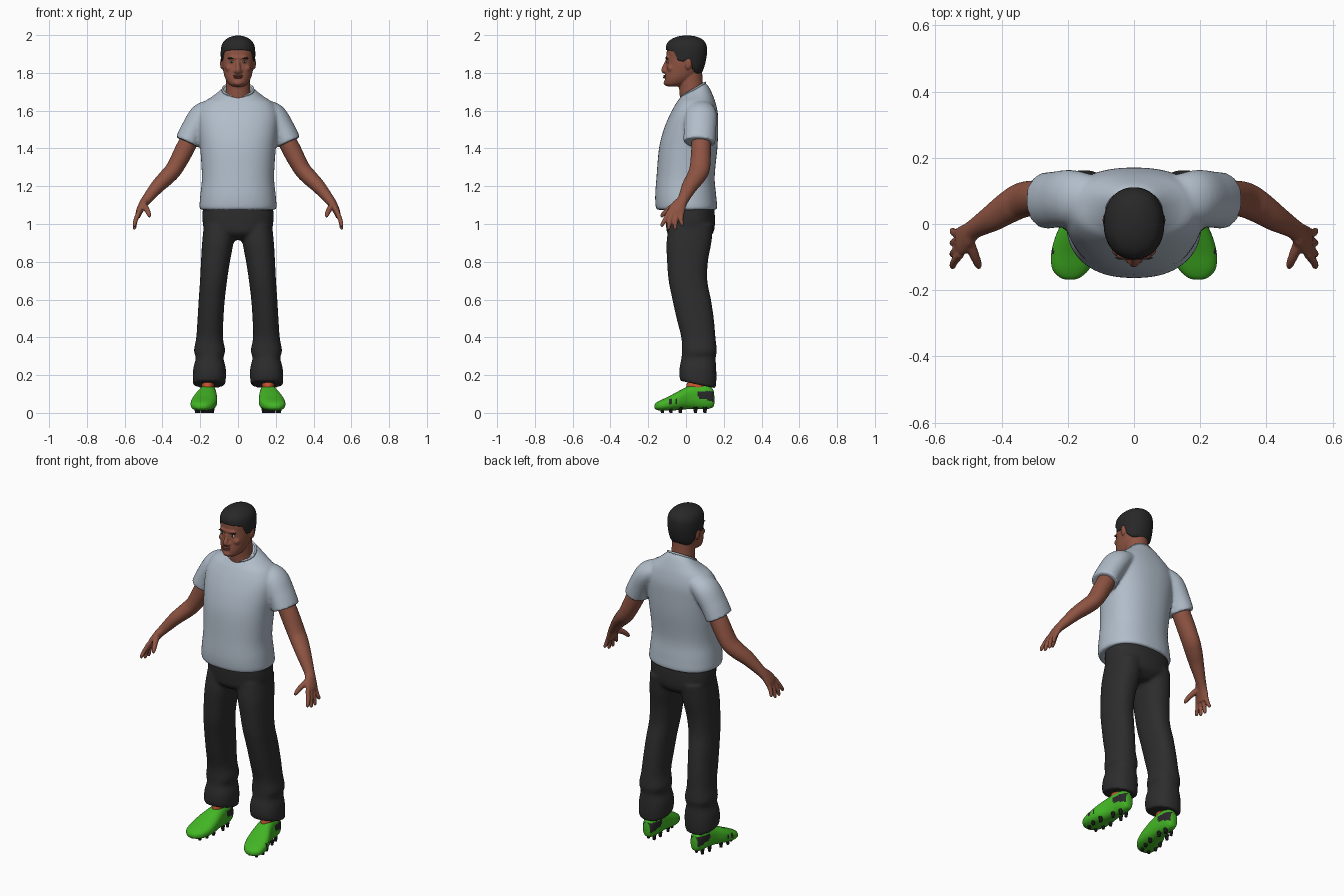
import bpy, bmesh, math
from mathutils import Vector, Matrix


def material(name, rgb):
    m = bpy.data.materials.new(name)
    m.diffuse_color = (*rgb, 1)
    return m


SKIN = material("brown skin", (0.27, 0.088, 0.055))
LIP = material("lip", (0.20, 0.06, 0.045))
SHIRT = material("pale blue grey cloth", (0.44, 0.51, 0.59))
PANTS = material("charcoal cloth", (0.026, 0.026, 0.027))
HAIR = material("black hair", (0.021, 0.021, 0.021))
GREEN = material("bright green", (0.055, 0.46, 0.018))
BLACK = material("black rubber", (0.022, 0.022, 0.024))
RED = material("red orange lining", (0.55, 0.09, 0.03))
WHITE = material("eye white", (0.55, 0.5, 0.47))


def resample(rows, n=6):
    """Catmull-Rom through the rows of numbers."""
    out = []
    for i in range(len(rows) - 1):
        a, b, c, d = (rows[max(0, min(len(rows) - 1, i + k))] for k in (-1, 0, 1, 2))
        for s in range(n):
            t = s / n
            out.append([0.5 * (2 * q + (r - p) * t + (2 * p - 5 * q + 4 * r - w) * t * t
                               + (3 * q - p - 3 * r + w) * t ** 3)
                        for p, q, r, w in zip(a, b, c, d)])
    return out + [list(rows[-1])]


def circle(n, p=2.0):
    """Superellipse outline of unit half-widths."""
    for k in range(n):
        a = 2 * math.pi * k / n
        c, s = math.cos(a), math.sin(a)
        yield math.copysign(abs(c) ** (2 / p), c), math.copysign(abs(s) ** (2 / p), s)


def skin(bm, rings, caps=True):
    vs = [[bm.verts.new(p) for p in ring] for ring in rings]
    n = len(vs[0])
    for a, b in zip(vs, vs[1:]):
        for k in range(n):
            bm.faces.new((a[k], a[(k + 1) % n], b[(k + 1) % n], b[k]))
    if caps:
        bm.faces.new(vs[0])
    bm.faces.new(vs[-1])


def loft(bm, rows, axis="z", p=2.0, n=40, sx=1):
    """Rows: position, first range, second range, tilt."""
    rings = []
    for t, a0, a1, b0, b1, tilt in resample(rows):
        ring = []
        for c, s in circle(n, p):
            a, b, h = (a0 + a1) / 2 + c * (a1 - a0) / 2, (b0 + b1) / 2 + s * (b1 - b0) / 2, t + tilt * s
            ring.append((sx * a, b, h) if axis == "z" else (sx * a, h, b))
        rings.append(ring)
    skin(bm, rings)


def tube(bm, rows, n=24, sx=1):
    """Rows: x, y, z, half-width along y, half-width across."""
    rows, rings = resample(rows), []
    for i, r in enumerate(rows):
        t = (Vector(rows[min(i + 1, len(rows) - 1)][:3]) - Vector(rows[max(i - 1, 0)][:3])).normalized()
        u = Vector((0, 1, 0))
        u = (u - t * u.dot(t)).normalized()
        v = t.cross(u)
        pts = [Vector(r[:3]) + u * c * r[3] + v * s * r[4] for c, s in circle(n)]
        rings.append([(sx * q.x, q.y, q.z) for q in pts])
    skin(bm, rings)


def blob(bm, loc, size):
    bmesh.ops.create_uvsphere(bm, u_segments=20, v_segments=12, radius=1,
                              matrix=Matrix.Translation(loc) @ Matrix.Diagonal((*size, 1)))


def finish(name, bm, *mats, voxel=0, smooth=3):
    bmesh.ops.recalc_face_normals(bm, faces=bm.faces)
    for f in bm.faces:
        f.smooth = True
    me = bpy.data.meshes.new(name)
    bm.to_mesh(me)
    bm.free()
    for m in mats:
        me.materials.append(m)
    ob = bpy.data.objects.new(name, me)
    bpy.context.collection.objects.link(ob)
    if voxel:   # fuse overlapping volumes into one soft skin
        r = ob.modifiers.new("fuse", "REMESH")
        r.mode, r.voxel_size, r.use_smooth_shade = "VOXEL", voxel, True
        s = ob.modifiers.new("soften", "SMOOTH")
        s.factor, s.iterations = 0.5, smooth
    return ob


def sym(z, rx, y0, y1, tilt=0):
    return (z, -rx, rx, y0, y1, tilt)


# T-shirt: body and sleeves
bm = bmesh.new()
loft(bm, [sym(1.075, .197, -.152, .16), sym(1.09, .204, -.16, .165), sym(1.15, .2, -.163, .16),
          sym(1.25, .191, -.156, .152), sym(1.4, .2, -.143, .166), sym(1.5, .21, -.118, .17),
          sym(1.58, .212, -.085, .169), sym(1.64, .185, -.052, .157), sym(1.675, .135, -.035, .14, .012),
          sym(1.70, .096, -.032, .118, .03), sym(1.712, .078, -.022, .098, .036)], p=2.3, n=64)
for sx in (1, -1):
    tube(bm, [(.12, .075, 1.61, .07, .05), (.185, .078, 1.575, .085, .068),
              (.235, .074, 1.50, .085, .067), (.268, .07, 1.432, .085, .067)], 32, sx)
finish("t_shirt", bm, SHIRT, voxel=0.008, smooth=4)

# Ribbed collar
bm = bmesh.new()
collar = []
for k in range(9):
    a = 2 * math.pi * k / 8
    dr, dz = .006 * math.cos(a), .009 * math.sin(a)
    collar.append([(c * (.081 + dr), .038 + s * (.063 + dr), 1.709 + .036 * s + dz) for c, s in circle(48)])
skin(bm, collar)
finish("collar", bm, SHIRT)

# Trousers: hips and two legs
bm = bmesh.new()
loft(bm, [sym(1.12, .17, -.1, .14), sym(1.08, .186, -.108, .15), sym(1.0, .186, -.106, .153),
          sym(.95, .165, -.097, .142), sym(.915, .07, -.05, .1)], p=2.3, n=48)
for sx in (1, -1):
    loft(bm, [(1.0, .01, .18, -.09, .145, 0), (.9, .024, .19, -.103, .134, 0), (.8, .043, .196, -.1, .116, 0),
              (.7, .058, .201, -.092, .113, 0), (.6, .07, .208, -.072, .132, 0), (.5, .077, .214, -.05, .147, 0),
              (.4, .08, .221, -.025, .156, 0), (.33, .068, .233, -.022, .163, 0), (.29, .077, .224, -.024, .157, 0),
              (.24, .065, .236, -.033, .16, -.005), (.19, .064, .24, -.036, .161, -.012),
              (.15, .068, .238, -.03, .157, -.02)], p=2.3, sx=sx)
finish("trousers", bm, PANTS, voxel=0.009, smooth=4)

# Arms with hands
for side, sx in (("left", 1), ("right", -1)):
    bm = bmesh.new()
    tube(bm, [(.23, .08, 1.50, .05, .045), (.28, .08, 1.40, .052, .05), (.335, .073, 1.297, .054, .045),
              (.375, .053, 1.25, .05, .043), (.425, .02, 1.2, .042, .037), (.483, -.015, 1.13, .03, .027),
              (.505, -.036, 1.10, .038, .022), (.523, -.052, 1.065, .045, .018),
              (.53, -.056, 1.035, .038, .012)], 28, sx)
    for y0, y1, z1 in ((-.09, -.127, .985), (-.068, -.092, .97), (-.045, -.057, .97), (-.024, -.02, .99)):
        tube(bm, [(.524, y0, 1.065, .013, .013), (.542, (y0 + y1) / 2 - .004, 1.02, .012, .012),
                  (.548, y1, z1 + .01, .010, .010), (.547, y1, z1, .005, .005)], 12, sx)
    tube(bm, [(.5, -.055, 1.10, .02, .018), (.482, -.095, 1.075, .015, .015),
              (.471, -.122, 1.05, .012, .012), (.469, -.132, 1.036, .006, .006)], 12, sx)
    finish(side + "_arm", bm, SKIN, voxel=0.005, smooth=3)

# Head, neck, nose, chin and ears
bm = bmesh.new()
loft(bm, [sym(1.728, .028, -.098, -.045), sym(1.742, .05, -.11, 0), sym(1.77, .067, -.112, .04),
          sym(1.80, .076, -.109, .07), sym(1.84, .083, -.104, .09), sym(1.88, .085, -.102, .10),
          sym(1.92, .084, -.101, .10), sym(1.955, .07, -.082, .09), sym(1.98, .035, -.04, .05)], p=2.2, n=48)
loft(bm, [sym(1.64, .08, -.03, .11), sym(1.70, .066, -.035, .098), sym(1.76, .063, -.04, .088),
          sym(1.84, .062, -.045, .085)])
tube(bm, [(0, -.098, 1.868, .009, .009), (0, -.11, 1.84, .011, .011),
          (0, -.117, 1.815, .014, .015), (0, -.112, 1.80, .01, .014)], 16)
blob(bm, (0, -.104, 1.747), (.025, .015, .015))
blob(bm, (0, -.097, 1.88), (.055, .012, .011))
for sx in (1, -1):
    blob(bm, (sx * .015, -.106, 1.809), (.01, .012, .009))
    blob(bm, (sx * .045, -.079, 1.825), (.022, .02, .02))
    blob(bm, (sx * .086, .012, 1.85), (.009, .018, .032))
finish("head", bm, SKIN, voxel=0.005, smooth=2)

# Lips, eyes and eyebrows
bm = bmesh.new()
blob(bm, (0, -.112, 1.785), (.026, .008, .005))
blob(bm, (0, -.112, 1.776), (.023, .009, .006))
finish("lips", bm, LIP)
for name, mat, x, y, z, size in (("eyes", WHITE, .034, -.096, 1.858, (.014, .006, .006)),
                                 ("irises", HAIR, .034, -.1, 1.858, (.006, .004, .006)),
                                 ("eyebrows", HAIR, .036, -.102, 1.877, (.02, .006, .004))):
    bm = bmesh.new()
    for sx in (1, -1):
        blob(bm, (sx * x, y, z), size)
    finish(name, bm, mat)

# Hair cap: dome whose lower rim follows the hairline
dome = resample([(1.78, .074, -.1, .07), (1.82, .086, -.1, .093), (1.88, .091, -.106, .108),
                 (1.92, .091, -.107, .111), (1.95, .085, -.103, .107), (1.975, .067, -.083, .09),
                 (1.992, .036, -.045, .055), (1.998, .008, -.006, .016)])
rim = [(-1, 1.922), (-.8, 1.918), (-.62, 1.915), (-.4, 1.865), (-.1, 1.86), (.05, 1.875),
       (.25, 1.87), (.4, 1.82), (.7, 1.797), (1.01, 1.795)]


def lookup(table, t):
    for a, b in zip(table, table[1:]):
        if t <= b[0]:
            f = max(0, (t - a[0]) / (b[0] - a[0]))
            return [p + (q - p) * f for p, q in zip(a, b)]
    return table[-1]


bm = bmesh.new()
rings = []
for k in range(25):
    ring = []
    for c, s in circle(64, 2.15):
        low = lookup(rim, s)[1]
        z, rx, y0, y1 = lookup(dome, low + (1.998 - low) * math.sin(k / 24 * math.pi / 2))
        ring.append((c * rx, (y0 + y1) / 2 + s * (y1 - y0) / 2, z))
    rings.append(ring)
skin(bm, rings, caps=False)
solid = finish("hair", bm, HAIR).modifiers.new("thickness", "SOLIDIFY")
solid.thickness, solid.offset = 0.014, -1

# Shoes with heel patches, side dashes, lining and studs
for side, sx in (("left", 1), ("right", -1)):
    bm = bmesh.new()
    loft(bm, [(.15, .148, .168, .05, .09, 0), (.142, .13, .185, .03, .125, 0), (.11, .119, .196, .02, .148, 0),
              (.06, .115, .203, .02, .152, 0), (.01, .112, .217, .02, .14, 0), (-.04, .11, .238, .015, .115, 0),
              (-.09, .115, .25, .012, .088, 0), (-.135, .134, .247, .012, .067, 0),
              (-.16, .16, .226, .018, .052, 0), (-.168, .18, .207, .026, .04, 0)], "y", 2.5, 56, sx)
    bm.normal_update()
    for f in bm.faces:
        c = f.calc_center_median()
        heel = c.y > .06 and .06 + (.14 - c.y) * .3 < c.z < .115 and c.y < .146
        dash = sx * c.x > .215 and .045 < c.z < .075 and -.11 < c.y < -.02 and math.sin(c.y * 210) > .55
        f.material_index = 1 if heel or dash else 0
    finish(side + "_shoe", bm, GREEN, BLACK)
    bm = bmesh.new()
    loft(bm, [(.125, .128, .193, .0, .11, -.005), (.15, .127, .192, .005, .11, -.005),
              (.165, .13, .188, .02, .11, 0)], sx=sx)
    finish(side + "_shoe_lining", bm, RED)
    bm = bmesh.new()
    for x, y in ((.14, .1), (.178, .1), (.135, .05), (.19, .05), (.14, -.03), (.21, -.03),
                 (.15, -.08), (.22, -.08), (.165, -.125), (.21, -.125)):
        bmesh.ops.create_cone(bm, cap_ends=True, segments=10, radius1=.008, radius2=.012, depth=.03,
                              matrix=Matrix.Translation((sx * x, y, .015)))
    studs = finish(side + "_studs", bm, BLACK)
    for poly in studs.data.polygons:
        poly.use_smooth = False
